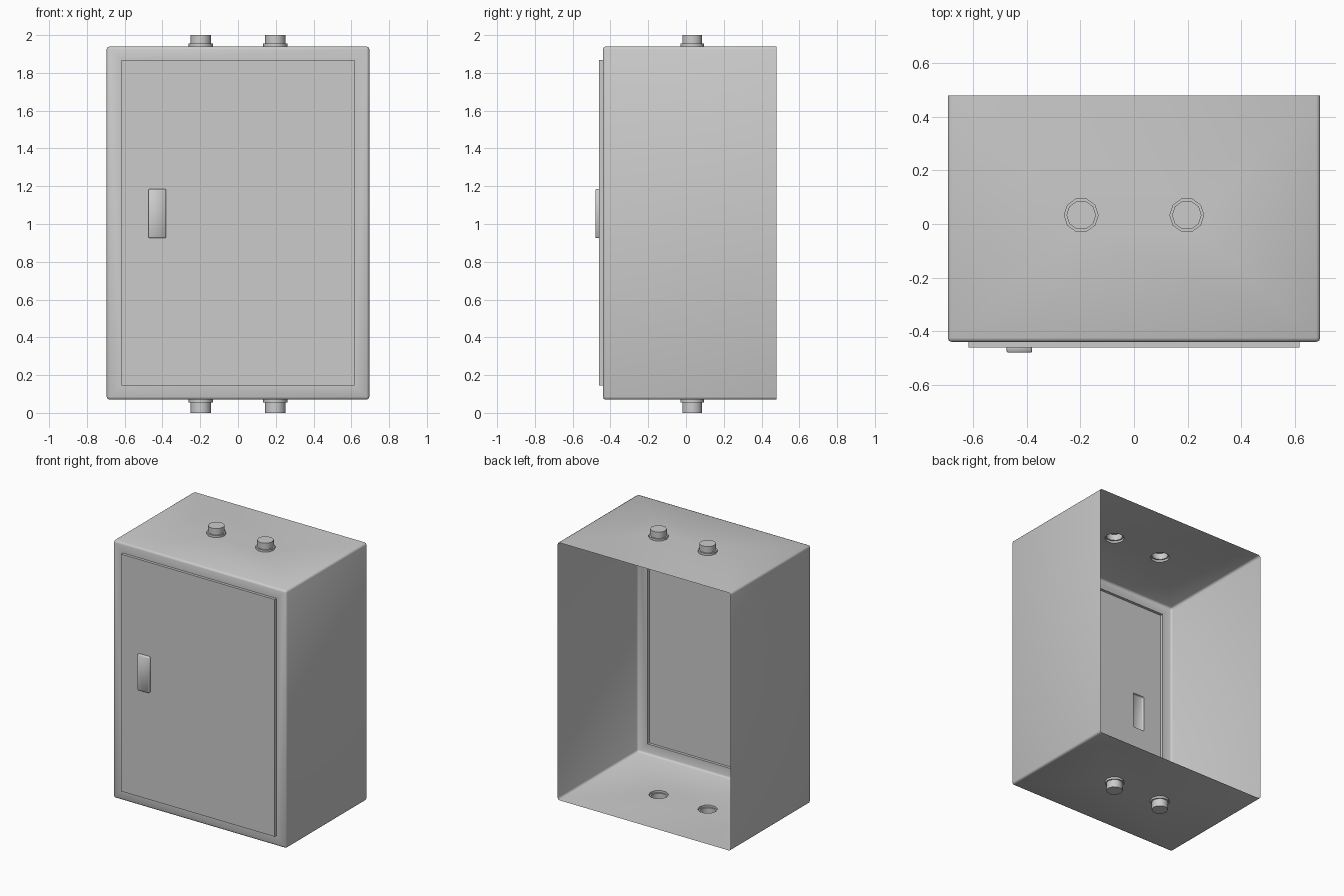
import bpy
import bmesh
import math
from mathutils import Vector

default = bpy.data.objects.get("Cube")
if default:
    bpy.data.objects.remove(default, do_unlink=True)

grey = bpy.data.materials.new("light grey steel")
grey.use_nodes = True
colour = (0.6, 0.6, 0.6, 1)
grey.diffuse_color = colour
grey.node_tree.nodes["Principled BSDF"].inputs["Base Color"].default_value = colour

# Overall layout
HALF_W, BOTTOM, TOP = 0.695, 0.07, 1.94
FRONT, BACK = -0.44, 0.48
DOOR = (-0.617, 0.617, 0.145, 1.867)
DOOR_Y = -0.46
HANDLE = (-0.475, -0.38, 0.925, 1.185)
GLAND_X, GLAND_Y = 0.197, 0.033
FLANGE_R, GLAND_R = 0.065, 0.055


def rect(box, y, inset=0, cut=0):
    """Outline facing the front, with optionally clipped corners."""
    x0, x1, z0, z1 = box
    x0, x1, z0, z1 = x0 + inset, x1 - inset, z0 + inset, z1 - inset
    if not cut:
        corners = [(x0, z0), (x1, z0), (x1, z1), (x0, z1)]
    else:
        corners = [(x0 + cut, z0), (x1 - cut, z0), (x1, z0 + cut), (x1, z1 - cut),
                   (x1 - cut, z1), (x0 + cut, z1), (x0, z1 - cut), (x0, z0 + cut)]
    return [Vector((x, y, z)) for x, z in corners]


def decagon(x, z, radius):
    return [Vector((x + radius * math.cos(i * math.tau / 10),
                    GLAND_Y + radius * math.sin(i * math.tau / 10), z))
            for i in range(10)]


def add_loop(bm, points):
    verts = [bm.verts.new(p) for p in points]
    return [bm.edges.new((v, verts[i - 1])) for i, v in enumerate(verts)]


def punch(bm, direction, holes):
    """Refill the largest face in a direction, leaving holes in it."""
    facing = [f for f in bm.faces if f.normal.dot(direction) > 0.99]
    face = max(facing, key=lambda f: f.calc_area())
    edges = list(face.edges)
    bmesh.ops.delete(bm, geom=[face], context='FACES_ONLY')
    for points in holes:
        edges += add_loop(bm, points)
    bmesh.ops.triangle_fill(bm, use_beauty=True, edges=edges, normal=direction)


def sleeve(bm, outlines):
    """Join successive outlines into a hollow form closed at its far end."""
    rings = [[bm.verts.new(p) for p in points] for points in outlines]
    for a, b in zip(rings, rings[1:]):
        for i in range(len(a)):
            bm.faces.new((a[i - 1], a[i], b[i], b[i - 1]))
    bm.faces.new(rings[-1])
    bm.normal_update()


def finish(bm, name):
    bmesh.ops.recalc_face_normals(bm, faces=bm.faces)
    mesh = bpy.data.meshes.new(name)
    bm.to_mesh(mesh)
    bm.free()
    mesh.materials.append(grey)
    obj = bpy.data.objects.new(name, mesh)
    bpy.context.collection.objects.link(obj)
    bpy.ops.object.select_all(action='DESELECT')
    obj.select_set(True)
    bpy.context.view_layer.objects.active = obj
    bpy.ops.object.shade_smooth_by_angle(angle=math.radians(50))
    return obj


# Cabinet shell: open back, softened edges, openings for door and glands
bm = bmesh.new()
bmesh.ops.create_cube(bm, size=1)
for v in bm.verts:
    v.co = (v.co.x * 2 * HALF_W,
            BACK if v.co.y > 0 else FRONT,
            TOP if v.co.z > 0 else BOTTOM)
bm.normal_update()
bmesh.ops.delete(bm, geom=[f for f in bm.faces if f.normal.y > 0.9],
                 context='FACES_ONLY')
bmesh.ops.bevel(bm, geom=[e for e in bm.edges if not e.is_boundary],
                offset=0.015, segments=2, profile=0.5, affect='EDGES')
bm.normal_update()
punch(bm, Vector((0, -1, 0)), [rect(DOOR, FRONT)])
for z, sign in ((TOP, 1), (BOTTOM, -1)):
    punch(bm, Vector((0, 0, sign)),
          [decagon(x, z, FLANGE_R) for x in (-GLAND_X, GLAND_X)])
finish(bm, "cabinet_shell")

# Door: pressed out of the front, open behind the handle
bm = bmesh.new()
sleeve(bm, [rect(DOOR, FRONT), rect(DOOR, DOOR_Y)])
for f in bm.faces:
    if abs(f.normal.y) > 0.9:
        facing = f.normal.copy()
punch(bm, facing, [rect(HANDLE, DOOR_Y, cut=0.006)])
finish(bm, "door")

# Handle: shallow hollow block with a softened rim
bm = bmesh.new()
sleeve(bm, [rect(HANDLE, DOOR_Y, cut=0.006),
            rect(HANDLE, -0.476, cut=0.006),
            rect(HANDLE, -0.48, inset=0.004, cut=0.004)])
finish(bm, "handle")

# Cable glands: flange and stub, two above and two below
for place, z, sign in (("top", TOP, 1), ("bottom", BOTTOM, -1)):
    tip = 2 if sign > 0 else 0
    for side, x in (("left", GLAND_X), ("right", -GLAND_X)):
        bm = bmesh.new()
        step = z + sign * 0.015
        sleeve(bm, [decagon(x, z, FLANGE_R), decagon(x, step, FLANGE_R),
                    decagon(x, step, GLAND_R), decagon(x, tip, GLAND_R)])
        finish(bm, f"{place}_{side}_gland")
